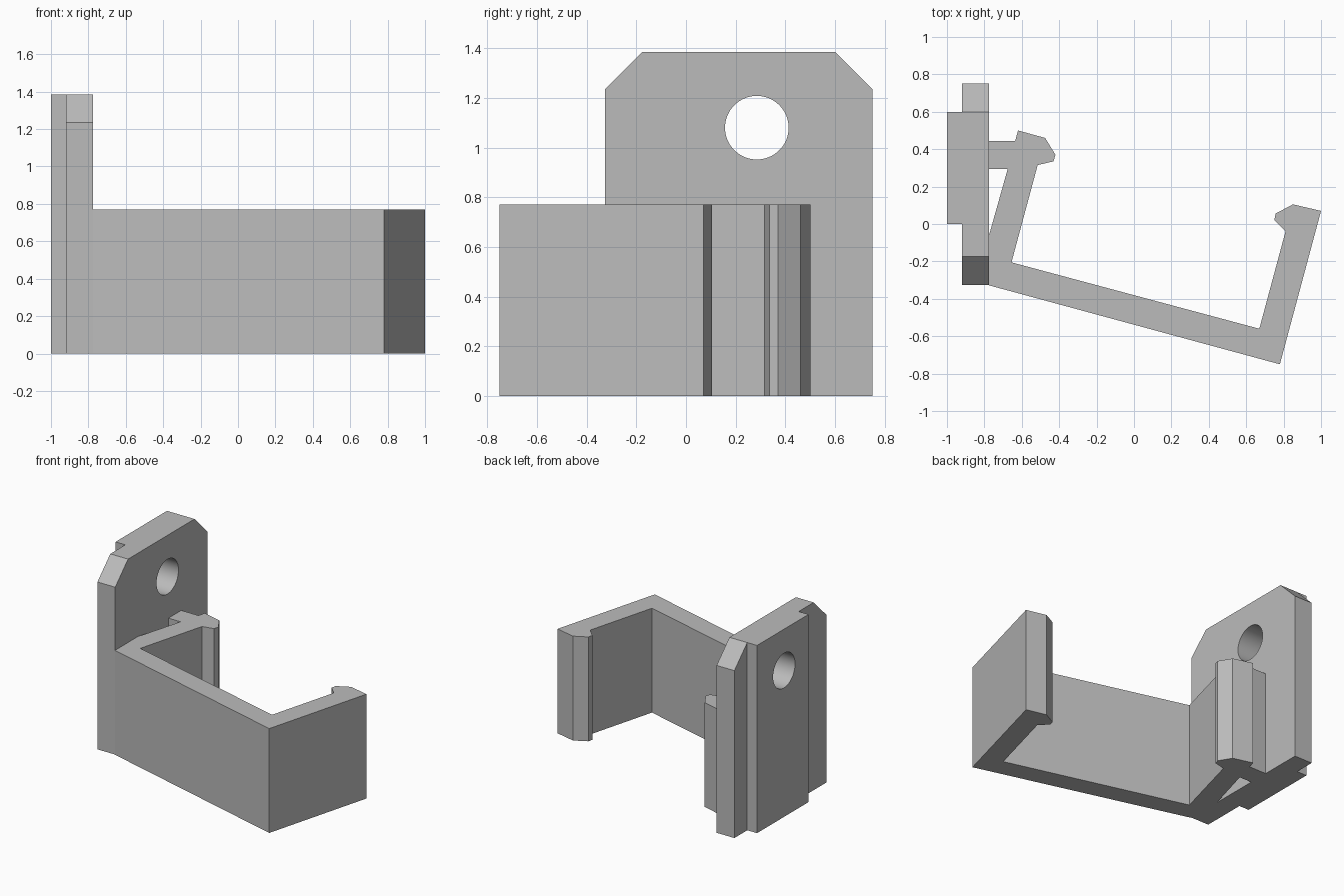
import bpy
import bmesh
from math import pi, radians
from mathutils import Matrix, Vector

cube = bpy.data.objects.get("Cube")
if cube:
    bpy.data.objects.remove(cube, do_unlink=True)

GREY = (0.5, 0.5, 0.5, 1)
mat = bpy.data.materials.new("plain grey")
mat.use_nodes = True
mat.diffuse_color = GREY
mat.node_tree.nodes["Principled BSDF"].inputs["Base Color"].default_value = GREY


def prism(name, points, offset):
    """Extrude a closed 3D outline along an offset."""
    bm = bmesh.new()
    face = bm.faces.new([bm.verts.new(p) for p in points])
    result = bmesh.ops.extrude_face_region(bm, geom=[face], use_keep_orig=True)
    moved = [v for v in result["geom"] if isinstance(v, bmesh.types.BMVert)]
    bmesh.ops.translate(bm, verts=moved, vec=Vector(offset))
    bmesh.ops.recalc_face_normals(bm, faces=bm.faces)
    mesh = bpy.data.meshes.new(name)
    bm.to_mesh(mesh)
    bm.free()
    mesh.materials.append(mat)
    obj = bpy.data.objects.new(name, mesh)
    bpy.context.collection.objects.link(obj)
    return obj


TOP, CLIP_TOP = 1.385, 0.77
FRONT, BACK, CHAMFER = -0.325, 0.75, 0.15
X_RIB, X_BACK, X_FACE = -1.0, -0.92, -0.775

# Upright mounting plate with chamfered top corners
outline = [(FRONT, 0), (BACK, 0), (BACK, TOP - CHAMFER), (BACK - CHAMFER, TOP),
           (FRONT + CHAMFER, TOP), (FRONT, TOP - CHAMFER)]
plate = prism("mounting_plate", [(X_BACK, y, z) for y, z in outline],
              (X_FACE - X_BACK, 0, 0))

# Locating rib on the outer side of the plate
rib_outline = [(0, 0), (0.6, 0), (0.6, TOP), (0, TOP)]
rib = prism("locating_rib", [(X_RIB, y, z) for y, z in rib_outline],
            (X_BACK - X_RIB, 0, 0))

# Round screw hole through plate and rib
bm = bmesh.new()
bmesh.ops.create_cone(bm, cap_ends=True, segments=64, radius1=0.128, radius2=0.128,
                      depth=1, matrix=Matrix.Translation((-0.9, 0.285, 1.08))
                      @ Matrix.Rotation(pi / 2, 4, "Y"))
mesh = bpy.data.meshes.new("hole_cutter")
bm.to_mesh(mesh)
bm.free()
mesh.materials.append(mat)
cutter = bpy.data.objects.new("hole_cutter", mesh)
bpy.context.collection.objects.link(cutter)
for obj in (plate, rib):
    mod = obj.modifiers.new("screw hole", "BOOLEAN")
    mod.operation = "DIFFERENCE"
    mod.solver = "EXACT"
    mod.object = cutter
    bpy.ops.object.select_all(action="DESELECT")
    bpy.context.view_layer.objects.active = obj
    obj.select_set(True)
    bpy.ops.object.modifier_apply(modifier=mod.name)
    bpy.ops.object.shade_smooth_by_angle(angle=radians(30))
bpy.data.objects.remove(cutter, do_unlink=True)

# Slanted U clip with a hooked lip on each arm
clip = [(X_FACE, -0.328), (0.78, -0.75), (1.0, 0.07), (0.85, 0.105),
        (0.757, 0.056), (0.75, 0.02), (0.81, -0.04), (0.67, -0.56),
        (-0.655, -0.205), (-0.515, 0.315), (-0.43, 0.335), (-0.42, 0.37),
        (-0.475, 0.46), (-0.62, 0.5), (-0.635, 0.445), (X_FACE, 0.445),
        (X_FACE, 0.295), (-0.675, 0.295), (X_FACE, -0.06)]
prism("clip", [(x, y, 0) for x, y in clip], (0, 0, CLIP_TOP))
